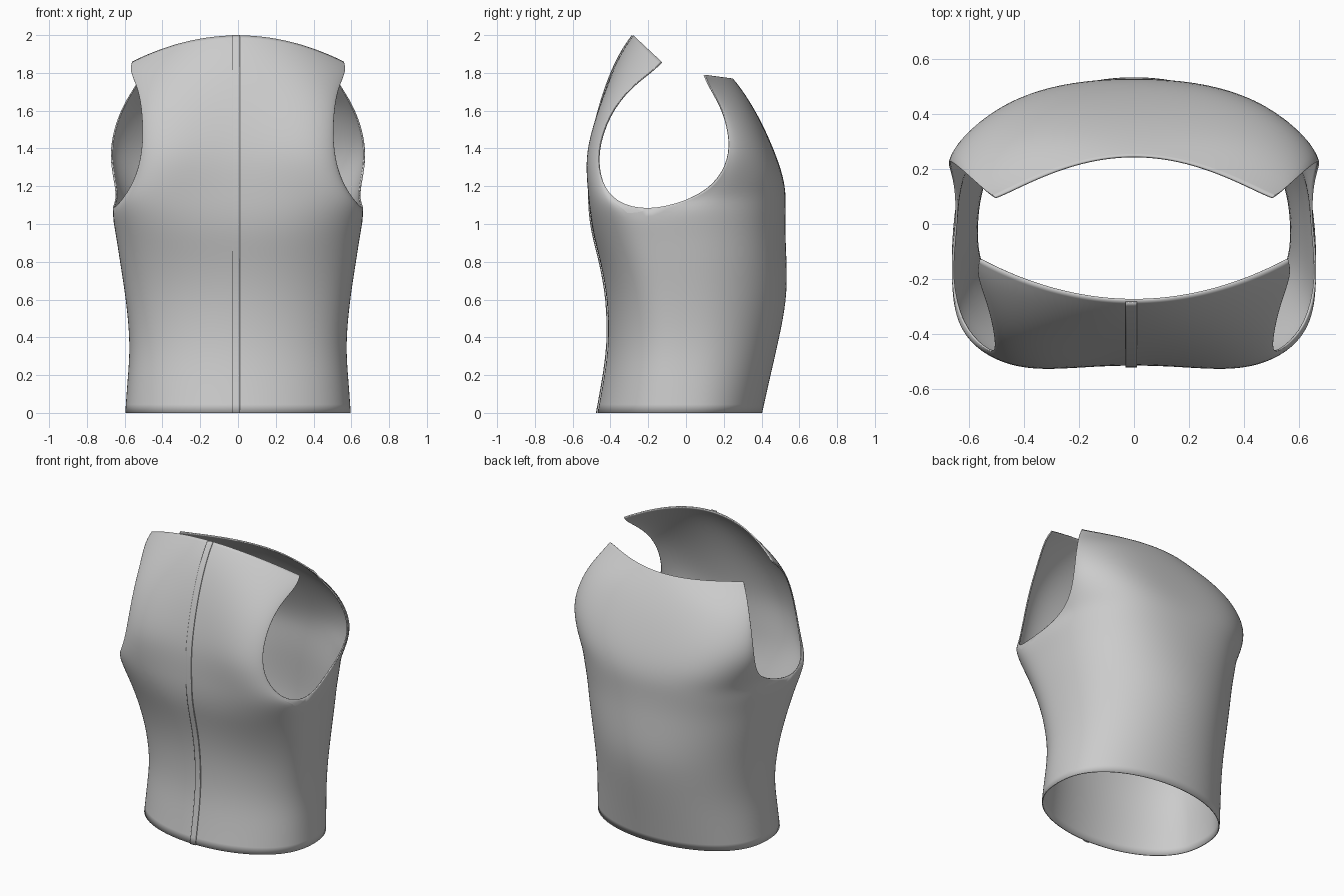
import bpy, bmesh
from math import sin, cos, pi

if "Cube" in bpy.data.objects:
    bpy.data.objects.remove(bpy.data.objects["Cube"])

COLUMNS = 18

fabric = bpy.data.materials.new("light_grey_fabric")
fabric.use_nodes = True
grey = (0.6, 0.6, 0.6, 1)
fabric.diffuse_color = grey
fabric.node_tree.nodes["Principled BSDF"].inputs["Base Color"].default_value = grey

# Waist rings: height, half width, side depth, then front and back
# (centre depth, roundness, bulge)
waist = [
    (0, .6, -.03, (-.47, .85, 0), (.405, .85, 0)),
    (.18, .587, -.03, (-.437, .85, 0), (.445, .85, 0)),
    (.36, .572, -.03, (-.41, .85, 0), (.487, .85, 0)),
    (.6, .595, -.06, (-.415, .8, 0), (.538, .85, 0)),
    (.8, .628, -.1, (-.453, .75, .01), (.535, .8, .01)),
    (.95, .65, -.15, (-.495, .7, .02), (.527, .75, .02)),
    (1.07, .675, -.2, (-.51, .6, .03), (.528, .7, .03)),
]

# Panel rows above the armhole base: edge height, edge x, edge y,
# centre height, centre y, roundness, bulge
front_panel = [
    (1.11, .625, -.37, 1.17, -.513, .8, .03),
    (1.22, .55, -.45, 1.29, -.515, 1, .03),
    (1.38, .503, -.475, 1.42, -.505, 1.2, .03),
    (1.58, .505, -.41, 1.64, -.455, 1.4, .02),
    (1.72, .528, -.3, 1.83, -.385, 1.6, .01),
    (1.81, .575, -.18, 1.94, -.325, 1.8, 0),
    (1.86, .56, -.13, 2, -.28, 2, 0),
]
back_panel = [
    (1.12, .645, 0, 1.17, .53, .8, .03),
    (1.2, .65, .15, 1.28, .508, .9, .035),
    (1.34, .68, .23, 1.42, .455, 1.1, .03),
    (1.48, .665, .23, 1.56, .39, 1.3, .02),
    (1.62, .615, .19, 1.67, .325, 1.6, .015),
    (1.73, .545, .125, 1.74, .275, 2, .005),
    (1.79, .505, .1, 1.77, .25, 2.4, 0),
]


def full_rows(side, panel):
    """Waist rows of one side followed by its upper panel rows."""
    lower = [(r[0], r[1], r[2], r[0]) + r[3 + side] for r in waist]
    return lower + panel


def row_points(row, direction):
    """A curved row from one armhole edge to the other."""
    z, x, y, zc, yc, power, bulge = row
    points = []
    for i in range(COLUMNS + 1):
        a = pi * (i / COLUMNS - .5)
        k = max(cos(a), 0) ** power if 0 < i < COLUMNS else 0
        points.append((direction * x * sin(a),
                       y + (yc - y) * k - direction * bulge * sin(2 * a) ** 2,
                       z + (zc - z) * k))
    return points


def add_grid(bm, rows):
    verts = [[bm.verts.new(p) for p in row] for row in rows]
    for low, high in zip(verts, verts[1:]):
        for i in range(len(low) - 1):
            bm.faces.new((low[i], low[i + 1], high[i + 1], high[i]))


def finish(bm, name, thickness):
    """Turn a cage into a smooth thin cloth object."""
    bmesh.ops.remove_doubles(bm, verts=bm.verts, dist=.0005)
    mesh = bpy.data.meshes.new(name)
    bm.to_mesh(mesh)
    bm.free()
    mesh.materials.append(fabric)
    mesh.polygons.foreach_set("use_smooth", [True] * len(mesh.polygons))
    obj = bpy.data.objects.new(name, mesh)
    bpy.context.collection.objects.link(obj)
    smooth = obj.modifiers.new("smooth", 'SUBSURF')
    smooth.levels = smooth.render_levels = 2
    smooth.boundary_smooth = 'PRESERVE_CORNERS'
    solid = obj.modifiers.new("cloth", 'SOLIDIFY')
    solid.thickness = thickness
    solid.offset = -1
    bpy.context.view_layer.objects.active = obj
    obj.select_set(True)
    bpy.ops.object.shade_smooth_by_angle(angle=pi / 4)
    obj.select_set(False)
    return obj


front_rows = full_rows(0, front_panel)
back_rows = full_rows(1, back_panel)

# Vest body, welded along the sides below the armholes
body = bmesh.new()
add_grid(body, [row_points(r, 1) for r in front_rows])
add_grid(body, [row_points(r, -1) for r in back_rows])
finish(body, "vest_body", .008)

# Narrow closing strip down the front
strip = bmesh.new()
add_grid(strip, [[(x, r[4] - .007, r[3]) for x in (-.03, -.01, .01)]
                 for r in front_rows])
finish(strip, "front_closure_strip", .006)
